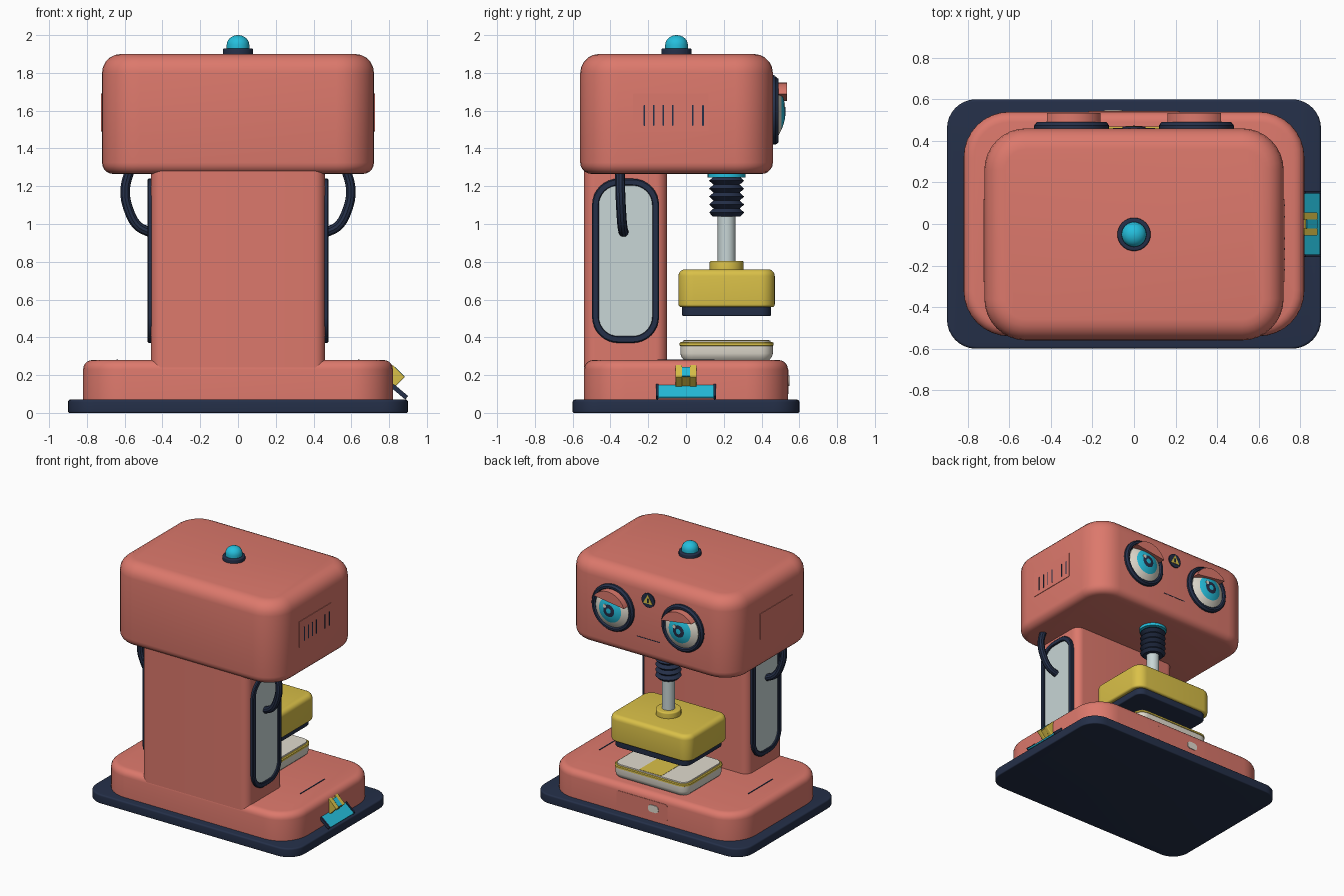
import bpy, bmesh, math
from math import pi, sin, cos, radians

if "Cube" in bpy.data.objects:
    bpy.data.objects.remove(bpy.data.objects["Cube"])


def material(name, rgb):
    m = bpy.data.materials.new(name)
    m.diffuse_color = (*rgb, 1)
    m.use_nodes = True
    m.node_tree.nodes["Principled BSDF"].inputs["Base Color"].default_value = m.diffuse_color
    return m


CORAL = material("coral", (0.72, 0.19, 0.15))
NAVY = material("navy", (0.018, 0.029, 0.066))
CYAN = material("cyan", (0.018, 0.52, 0.72))
YELLOW = material("yellow", (0.70, 0.53, 0.065))
GREY = material("pale grey", (0.58, 0.67, 0.67))
CREAM = material("cream", (0.75, 0.71, 0.62))

RIGHT, LEFT, FACE = (0, pi / 2, 0), (0, -pi / 2, 0), (-pi / 2, 0, 0)


def finish(bm, name, mats, loc, rot):
    bmesh.ops.remove_doubles(bm, verts=bm.verts, dist=1e-5)
    bmesh.ops.recalc_face_normals(bm, faces=bm.faces)
    me = bpy.data.meshes.new(name)
    bm.to_mesh(me)
    bm.free()
    for m in mats:
        me.materials.append(m)
    ob = bpy.data.objects.new(name, me)
    ob.location, ob.rotation_euler = loc, rot
    bpy.context.collection.objects.link(ob)
    return ob


def stack(name, w, d, r, rings, mat, loc, rot=(0, 0, 0), cap=None, seg=8):
    """Rounded-rectangle rings (inset, height[, band colour]) joined and capped."""
    bm = bmesh.new()
    mats = [mat]

    def index(m):
        if m not in mats:
            mats.append(m)
        return mats.index(m)

    prev = None
    for ring in rings:
        inset, z = ring[:2]
        hw, hd = w / 2 - inset, d / 2 - inset
        rr = min(max(r - inset, 0.002), hw, hd)
        loop = []
        for q, (sx, sy) in enumerate(((1, 1), (-1, 1), (-1, -1), (1, -1))):
            for i in range(seg + 1):
                a = (q + i / seg) * pi / 2
                loop.append(bm.verts.new((sx * (hw - rr) + rr * cos(a),
                                          sy * (hd - rr) + rr * sin(a), z)))
        if prev:
            for i in range(len(loop)):
                j = (i + 1) % len(loop)
                f = bm.faces.new((prev[i], prev[j], loop[j], loop[i]))
                f.material_index = index(ring[2] if len(ring) > 2 else mat)
        else:
            bm.faces.new(loop[::-1])
        prev = loop
    bm.faces.new(prev).material_index = index(cap or mat)
    return finish(bm, name, mats, loc, rot)


def box(name, w, d, h, r, mat, loc, rot=(0, 0, 0), top=0.0, bot=0.0, n=5):
    """Rounded box standing on loc, with rounded top and bottom rims."""
    rings = [(bot * (1 - sin(i / n * pi / 2)), bot * (1 - cos(i / n * pi / 2)))
             for i in range(n + 1)] if bot else [(0, 0)]
    rings += [(top * (1 - cos(i / n * pi / 2)), h - top + top * sin(i / n * pi / 2))
              for i in range(n + 1)] if top else [(0, h)]
    return stack(name, w, d, r, rings, mat, loc, rot)


def disc(name, radius, h, mat, loc, rot=(0, 0, 0), top=0.0):
    return box(name, 2 * radius, 2 * radius, h, radius, mat, loc, rot, top)


def prism(name, pts, h, mat, loc, rot=(0, 0, 0)):
    bm = bmesh.new()
    f = bm.faces.new([bm.verts.new((x, y, 0)) for x, y in pts])
    ext = bmesh.ops.extrude_face_region(bm, geom=[f])
    bmesh.ops.translate(bm, vec=(0, 0, h),
                        verts=[v for v in ext["geom"] if isinstance(v, bmesh.types.BMVert)])
    return finish(bm, name, [mat], loc, rot)


# main body
box("foot_plate", 1.8, 1.2, 0.07, 0.14, NAVY, (0, 0, 0), top=0.012, bot=0.008)
box("base", 1.64, 1.08, 0.21, 0.22, CORAL, (0, 0, 0.07), top=0.05)
box("column", 0.92, 0.44, 1.06, 0.06, CORAL, (0, -0.32, 0.24))
box("head", 1.44, 1.02, 0.635, 0.2, CORAL, (0, -0.05, 1.265), top=0.1, bot=0.06)

# beacon on top
disc("beacon_flange", 0.08, 0.035, NAVY, (0, -0.05, 1.895), top=0.008)
stack("beacon_dome", 0.12, 0.12, 0.06,
      [(0, 0)] + [(0.06 * (1 - cos(a)), 0.02 + 0.052 * sin(a))
                  for a in (radians(k * 14) for k in range(7))],
      CYAN, (0, -0.05, 1.928))

# both sides: column windows, hoses, head covers
for s, rot, side in ((1, RIGHT, "right"), (-1, LEFT, "left")):
    stack("window_" + side, 0.87, 0.355, 0.14,
          [(0, 0), (0, 0.018), (0.006, 0.024), (0.032, 0.024), (0.036, 0.02), (0.036, 0.01)],
          NAVY, (s * 0.455, -0.32, 0.805), rot, cap=GREY)
    box("head_cover_" + side, 0.2, 0.4, 0.008, 0.004, CORAL, (s * 0.716, -0.08, 1.59), rot)
    box("base_slot_" + side, 0.008, 0.3, 0.006, 0.003, NAVY, (s * 0.64, 0, 0.277))
    cu = bpy.data.curves.new("hose_" + side, "CURVE")
    cu.dimensions = "3D"
    cu.bevel_depth, cu.bevel_resolution, cu.use_fill_caps = 0.026, 3, True
    pts = ((0.572, -0.35, 1.29), (0.597, -0.348, 1.18), (0.577, -0.343, 1.07),
           (0.53, -0.337, 0.99), (0.465, -0.33, 0.955))
    sp = cu.splines.new("BEZIER")
    sp.bezier_points.add(len(pts) - 1)
    for bp, p in zip(sp.bezier_points, pts):
        bp.co = (s * p[0], p[1], p[2])
        bp.handle_left_type = bp.handle_right_type = "AUTO"
    cu.resolution_u = 6
    hose = bpy.data.objects.new("hose_" + side, cu)
    bpy.context.collection.objects.link(hose)
    cu.materials.append(NAVY)

# vent slits on the right cover
for y in (-0.22, -0.17, -0.12, -0.07, 0.035, 0.09):
    box("vent_slit", 0.11, 0.008, 0.005, 0.003, NAVY, (0.721, y, 1.575), RIGHT)

# eyes
for s, side in ((1, "right"), (-1, "left")):
    x = s * 0.3
    stack("eye_rim_" + side, 0.36, 0.36, 0.18,
          [(0, 0), (0, 0.025), (0.012, 0.04), (0.026, 0.04), (0.036, 0.03), (0.036, 0.015)],
          NAVY, (x, 0.45, 1.6), FACE)
    radii = ((0.142, CREAM), (0.12, CREAM), (0.095, CREAM), (0.07, CYAN), (0.047, CYAN),
             (0.02, NAVY))
    stack("eyeball_" + side, 0.284, 0.284, 0.142,
          [(0, 0)] + [(0.142 - r, 0.01 + 0.047 * (1 - (r / 0.142) ** 2), m) for r, m in radii],
          CREAM, (x, 0.47, 1.595), FACE, cap=CYAN)
    disc("eye_glint_" + side, 0.014, 0.006, CREAM, (x + 0.035, 0.519, 1.625), FACE)
    # sleepy lid: a circle segment tilted down towards the middle
    a0 = math.asin(0.07 / 0.148)
    seg = [(0.148 * cos(a0 + (pi - 2 * a0) * i / 20),
            -0.148 * sin(a0 + (pi - 2 * a0) * i / 20)) for i in range(21)]
    prism("eyelid_" + side, seg, 0.06, CORAL, (x, 0.475, 1.6), (-pi / 2, -s * radians(8), 0))

# badge and mouth
disc("badge", 0.055, 0.012, NAVY, (0, 0.456, 1.735), FACE)
prism("badge_triangle", [(-0.04, 0.025), (0.04, 0.025), (0, -0.045)], 0.006, YELLOW,
      (0, 0.465, 1.735), FACE)
box("badge_mark", 0.012, 0.035, 0.004, 0.005, NAVY, (0, 0.469, 1.735), FACE)
box("mouth_line", 0.2, 0.005, 0.004, 0.002, NAVY, (0, 0.458, 1.43), FACE)

# press ram
Y = 0.215
disc("ram_collar", 0.1, 0.03, CYAN, (0, Y, 1.245))
bellows = [(0.02, 0)]
for i in range(5):
    bellows += [(0, 0.021 + i * 0.042), (0.024, 0.042 + i * 0.042)]
stack("bellows", 0.186, 0.186, 0.093, bellows, NAVY, (0, Y, 1.04))
disc("ram_rod", 0.047, 0.3, GREY, (0, Y, 0.77))
disc("ram_flange", 0.09, 0.05, YELLOW, (0, Y, 0.755), top=0.01)
box("press_block", 0.7, 0.51, 0.2, 0.08, YELLOW, (0, Y, 0.56), top=0.035, bot=0.015)
box("press_pad", 0.64, 0.47, 0.055, 0.06, NAVY, (0, Y, 0.512), bot=0.008)

# tray with rim and stripe
stack("tray", 0.64, 0.49, 0.07,
      [(0.02, 0), (0.006, 0.015), (0, 0.035), (0, 0.075), (-0.004, 0.077, YELLOW),
       (-0.004, 0.09, YELLOW), (0.003, 0.095, YELLOW), (0.012, 0.095, YELLOW),
       (0.014, 0.103)], CREAM, (0, Y, 0.28))
box("tray_stripe", 0.19, 0.45, 0.004, 0.004, YELLOW, (0, Y, 0.381))

# drawer and button on the face side of the base
box("drawer_plate", 0.44, 0.13, 0.006, 0.02, CORAL, (0, 0.537, 0.165), FACE)
box("button", 0.09, 0.055, 0.008, 0.027, CREAM, (-0.1, 0.54, 0.17), FACE)

# pedal and latch on the right of the base
tilt = (0, radians(40), 0)
box("pedal", 0.1, 0.3, 0.012, 0.005, CYAN, (0.85, 0, 0.108), tilt)
for y in (-0.152, 0.152):
    box("pedal_end", 0.1, 0.012, 0.024, 0.005, NAVY, (0.847, y, 0.103), tilt)
diag = (0, pi / 4, 0)
c = 0.045 / math.sqrt(2)
for y in (-0.038, 0.038):
    box("latch_arm", 0.09, 0.034, 0.09, 0.006, YELLOW, (0.82 - c, y, 0.19 - c), diag)
box("latch_core", 0.08, 0.05, 0.08, 0.004, YELLOW, (0.82 - c, 0, 0.19 - c), diag)
box("latch_stripe", 0.07, 0.042, 0.006, 0.003, CYAN,
    (0.82 + 0.033, 0, 0.19 + 0.033 - 0.008), diag)

# smooth shading with sharp edges kept
bpy.ops.object.select_all(action="SELECT")
bpy.context.view_layer.objects.active = bpy.data.objects["head"]
bpy.ops.object.convert(target="MESH")
bpy.ops.object.shade_smooth_by_angle(angle=radians(32))
